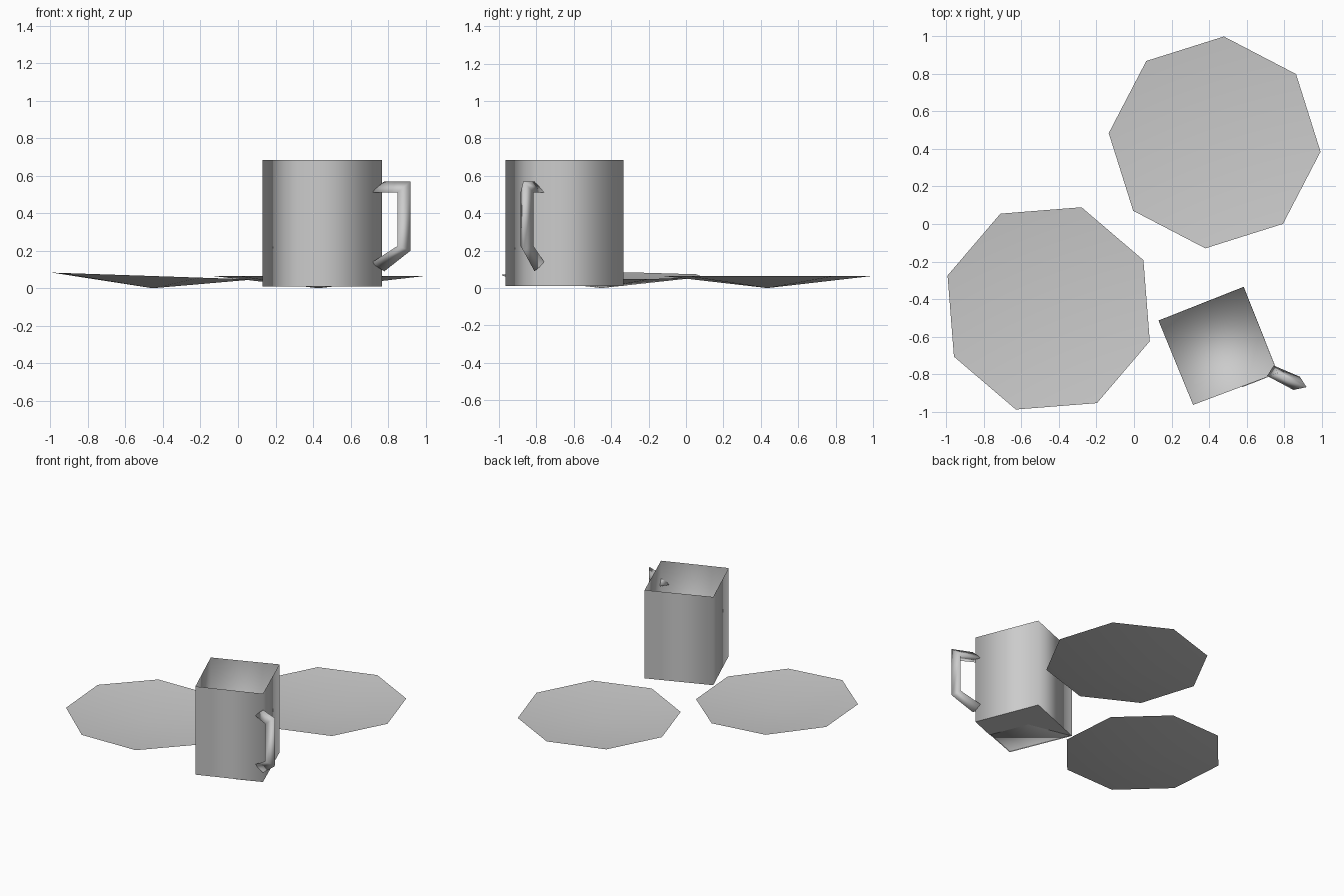
import bpy
from math import cos, sin, radians
from mathutils import Vector

cube = bpy.data.objects.get("Cube")
if cube:
    bpy.data.objects.remove(cube, do_unlink=True)

grey = bpy.data.materials.new("ceramic grey")
grey.use_nodes = True
grey.diffuse_color = (0.6, 0.6, 0.6, 1)
grey.node_tree.nodes["Principled BSDF"].inputs["Base Color"].default_value = (0.6, 0.6, 0.6, 1)


def add_part(name, verts, faces, smooth=True):
    mesh = bpy.data.meshes.new(name)
    mesh.from_pydata(verts, [], faces)
    mesh.materials.append(grey)
    for poly in mesh.polygons:
        poly.use_smooth = smooth
    obj = bpy.data.objects.new(name, mesh)
    bpy.context.collection.objects.link(obj)
    return obj


def add_plate(name, x, y, start, tilt):
    """Shallow eight-sided dish with a thin double skin."""
    n, radius = 8, 0.567
    rim = []
    for i in range(n):
        a = radians(start) + i * radians(360 / n)
        dx = radius * cos(a)
        rim.append((x + dx, y + radius * sin(a), 0.065 - tilt * dx))
    verts = rim + [(x, y, 0.0), (x, y, 0.008)]
    faces = []
    for i in range(n):
        j = (i + 1) % n
        faces += [(j, i, n), (i, j, n + 1)]
    add_plate_obj = add_part(name, verts, faces)
    bpy.ops.object.select_all(action="DESELECT")
    add_plate_obj.select_set(True)
    bpy.context.view_layer.objects.active = add_plate_obj
    bpy.ops.object.shade_smooth_by_angle(angle=radians(30))


add_plate("back_plate", 0.43, 0.435, 85, 0.0)
add_plate("front_plate", -0.455, -0.45, 72, 0.034)

# Square mug: corners run counter-clockwise from the back one
corners = [Vector(p) for p in ((0.585, -0.335), (0.13, -0.515), (0.315, -0.965), (0.768, -0.795))]
centre = sum(corners, Vector((0, 0))) / 4
bottom, top = 0.01, 0.685


def ring(scale, z):
    return [(*(centre + (c - centre) * scale), z) for c in corners]


sides = [(i, (i + 1) % 4, (i + 1) % 4 + 4, i + 4) for i in range(4)]
add_part("mug_walls", ring(1, bottom) + ring(1, top), sides)

# Lining: inward-facing walls and floor, shaded as one soft surface
lining = [tuple(reversed(f)) for f in sides] + [(0, 1, 2, 3)]
add_part("mug_lining", ring(0.988, bottom + 0.004) + ring(0.998, top), lining)

# Underside panel, cut away towards the front
back, left, front, right = corners


def on_base(u, v):
    return (*(back + (right - back) * u + (left - back) * v), bottom)


base = [on_base(*p) for p in ((0, 0), (1, 0), (1, 0.42), (0.385, 0.42), (0, 1))]
add_part("mug_base", base, [(0, 1, 2, 3), (0, 3, 4)], smooth=False)

# Three-sided handle: outer ridge plus two inner edges, swept through four stations
near = [(0.78, -0.81), (0.71, -0.81), (0.745, -0.755)]
far = [(0.92, -0.87), (0.85, -0.885), (0.885, -0.815)]
stations = [(near, 0.57, 0.51), (far, 0.57, 0.51), (far, 0.2, 0.225), (near, 0.09, 0.135)]
verts = []
for points, ridge_z, inner_z in stations:
    verts += [(*p, ridge_z if k == 0 else inner_z) for k, p in enumerate(points)]
faces = [(2, 1, 0), (9, 10, 11)]
for s in range(0, 9, 3):
    for k in range(3):
        m = (k + 1) % 3
        faces.append((s + k, s + m, s + m + 3, s + k + 3))
handle = add_part("mug_handle", verts, faces)

# Make the handle normals point outwards
import bmesh
bm = bmesh.new()
bm.from_mesh(handle.data)
bmesh.ops.recalc_face_normals(bm, faces=bm.faces)
bm.to_mesh(handle.data)
bm.free()
